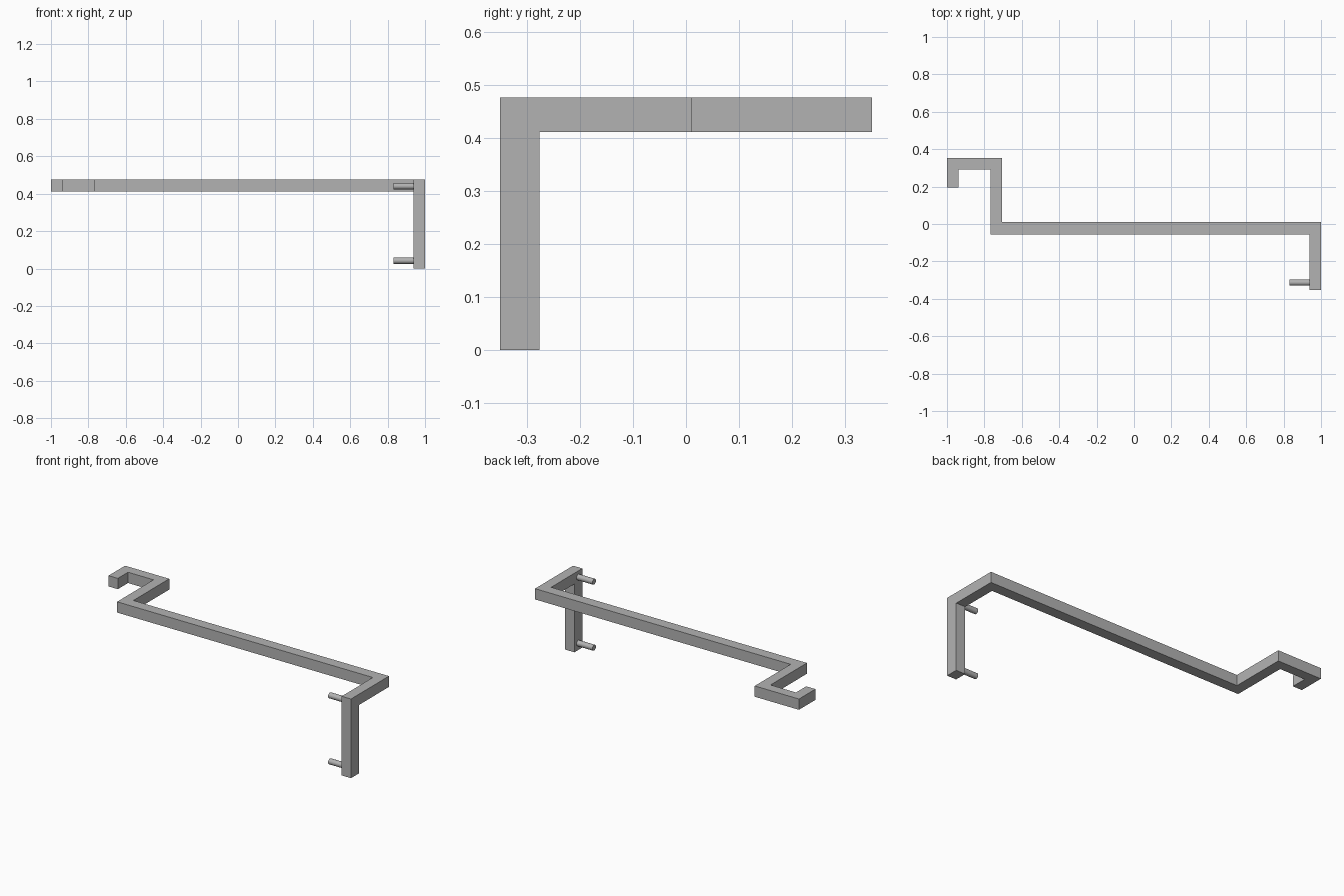
import bpy, bmesh, math

cube = bpy.data.objects.get("Cube")
if cube:
    bpy.data.objects.remove(cube, do_unlink=True)

grey = bpy.data.materials.new("plain grey")
grey.use_nodes = True
colour = (0.45, 0.45, 0.45, 1)
grey.diffuse_color = colour
grey.node_tree.nodes["Principled BSDF"].inputs["Base Color"].default_value = colour

BAR_BOTTOM, BAR_TOP = 0.412, 0.477
LEG_BACK = -0.277

# Bent bar: outline seen from above, hook end first
outline = [
    (-1, 0.195), (-0.938, 0.195), (-0.938, 0.292), (-0.768, 0.292),
    (-0.768, -0.055), (0.938, -0.055), (0.938, -0.352), (1, -0.352),
    (1, 0.01), (-0.705, 0.01), (-0.705, 0.352), (-1, 0.352),
]
bm = bmesh.new()
base = bm.faces.new([bm.verts.new((x, y, BAR_BOTTOM)) for x, y in outline])
grown = bmesh.ops.extrude_face_region(bm, geom=[base], use_keep_orig=True)
for v in grown["geom"]:
    if isinstance(v, bmesh.types.BMVert):
        v.co.z = BAR_TOP

# Upright leg: pulled down from the underside of the bar's front end
bmesh.ops.bisect_plane(bm, geom=bm.verts[:] + bm.edges[:] + bm.faces[:],
                       plane_co=(0, LEG_BACK, 0), plane_no=(0, 1, 0))
foot = next(f for f in bm.faces
            if all(v.co.y < LEG_BACK + 0.001 and v.co.z < BAR_BOTTOM + 0.001 for v in f.verts))
pulled = bmesh.ops.extrude_face_region(bm, geom=[foot])
for v in pulled["geom"]:
    if isinstance(v, bmesh.types.BMVert):
        v.co.z = 0
if foot.is_valid:
    bmesh.ops.delete(bm, geom=[foot], context='FACES_ONLY')
bmesh.ops.recalc_face_normals(bm, faces=bm.faces[:])

mesh = bpy.data.meshes.new("bent_bar")
bm.to_mesh(mesh)
bm.free()
mesh.materials.append(grey)
bar = bpy.data.objects.new("bent_bar", mesh)
bpy.context.collection.objects.link(bar)

# Mounting pegs on the inner side of the leg
for name, z in (("upper_peg", 0.44), ("lower_peg", 0.042)):
    bpy.ops.mesh.primitive_cylinder_add(
        vertices=24, radius=0.017, depth=0.11,
        location=(0.887, -0.313, z), rotation=(0, math.pi / 2, 0))
    peg = bpy.context.object
    peg.name = name
    peg.data.materials.append(grey)
    bpy.ops.object.shade_smooth_by_angle()
